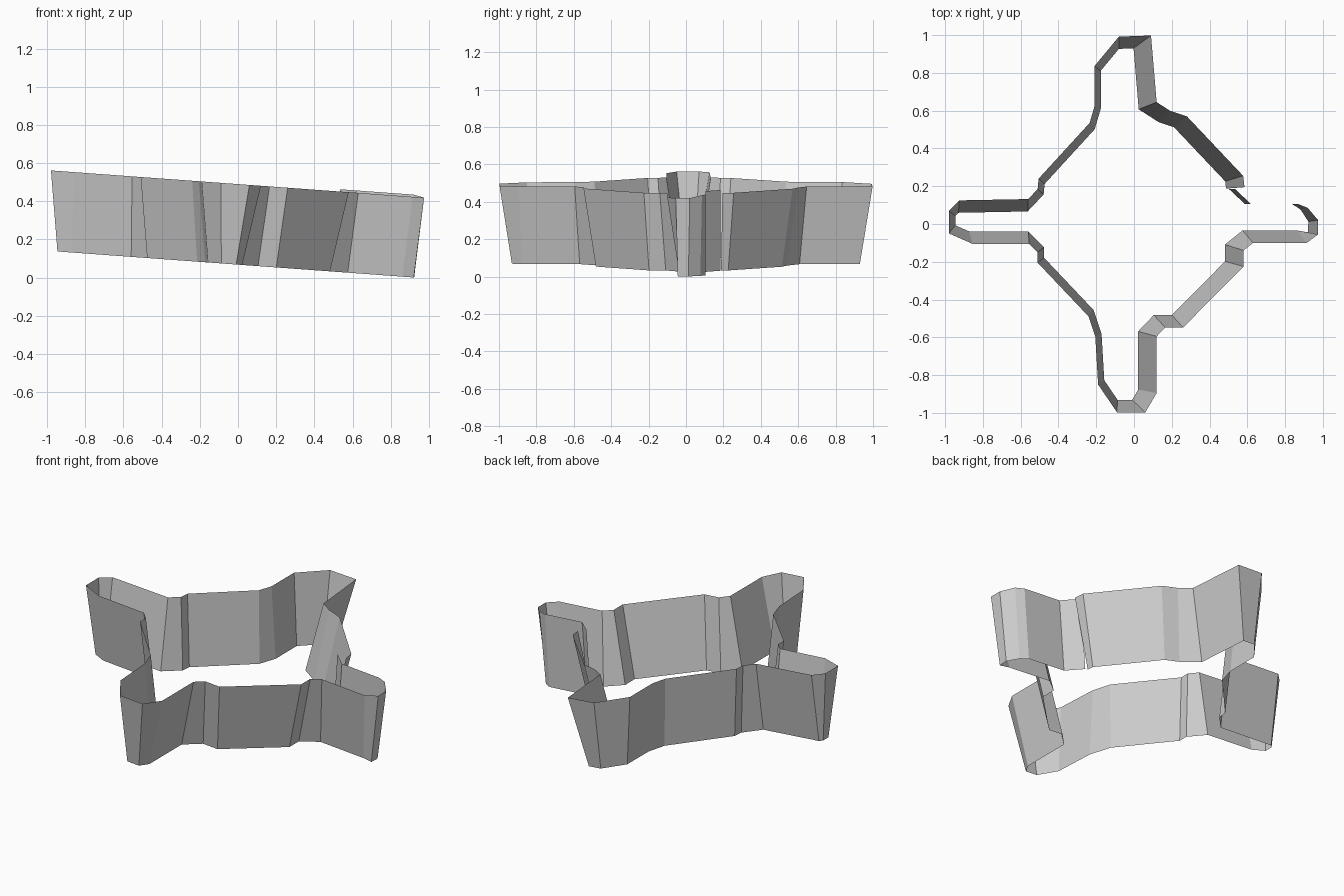
import bpy, bmesh
from mathutils import Vector

if "Cube" in bpy.data.objects:
    bpy.data.objects.remove(bpy.data.objects["Cube"])

# Top rim, anticlockwise from the gap on the east side
north = [(.585, .195), (.578, .255), (.28, .57), (.19, .60), (.12, .645),
         (.09, .998), (-.08, .992), (-.21, .835), (-.21, .62), (-.235, .535)]
west = [(-.505, .24), (-.51, .185), (-.56, .132), (-.925, .125), (-.98, .07),
        (-.98, -.05), (-.855, -.105), (-.555, -.105), (-.51, -.15), (-.51, -.205)]
south = [(-.24, -.49), (-.205, -.595), (-.19, -.85), (-.09, -.997), (.06, -.997),
         (.12, -.895), (.12, -.595), (.165, -.548), (.26, -.548), (.58, -.225)]
east = [(.58, -.14), (.63, -.1), (.915, -.1), (.975, -.055), (.975, .02),
        (.92, .085), (.87, .105), (.62, .105), (.535, .185)]
rim = [Vector(p) for p in north + west + south + east]

DRAFT, SHIFT, SLOPE = .066, -.032, .073
# The upright panels beside the gap have little or no draft
draft = [DRAFT] * (len(rim) - 6) + [.022, .02, .01, 0, 0, 0]


def inward(a, b):
    d = (b - a).normalized()
    return Vector((-d.y, d.x))


def foot(i):
    """Mitred inward offset of a rim point, giving the bottom edge."""
    n = []
    if i > 0:
        n.append(inward(rim[i - 1], rim[i]))
    if i < len(rim) - 1:
        n.append(inward(rim[i], rim[i + 1]))
    m = sum(n, Vector((0, 0))).normalized()
    return rim[i] + m * (draft[i] / max(.5, m.dot(n[0]))) + Vector((SHIFT, 0))


# Open, tilted, flared wall
bm = bmesh.new()
pairs = []
for i, p in enumerate(rim):
    q = foot(i)
    lift = .012 if i >= len(rim) - 4 else 0
    pairs.append((bm.verts.new((p.x, p.y, .49 - SLOPE * p.x + lift)),
                  bm.verts.new((q.x, q.y, .068 - SLOPE * q.x))))
for (a, b), (c, d) in zip(pairs, pairs[1:]):
    bm.faces.new((b, d, c, a))
mesh = bpy.data.meshes.new("cross_shaped_wall")
bm.to_mesh(mesh)
bm.free()
bpy.context.collection.objects.link(bpy.data.objects.new("cross_shaped_wall", mesh))
